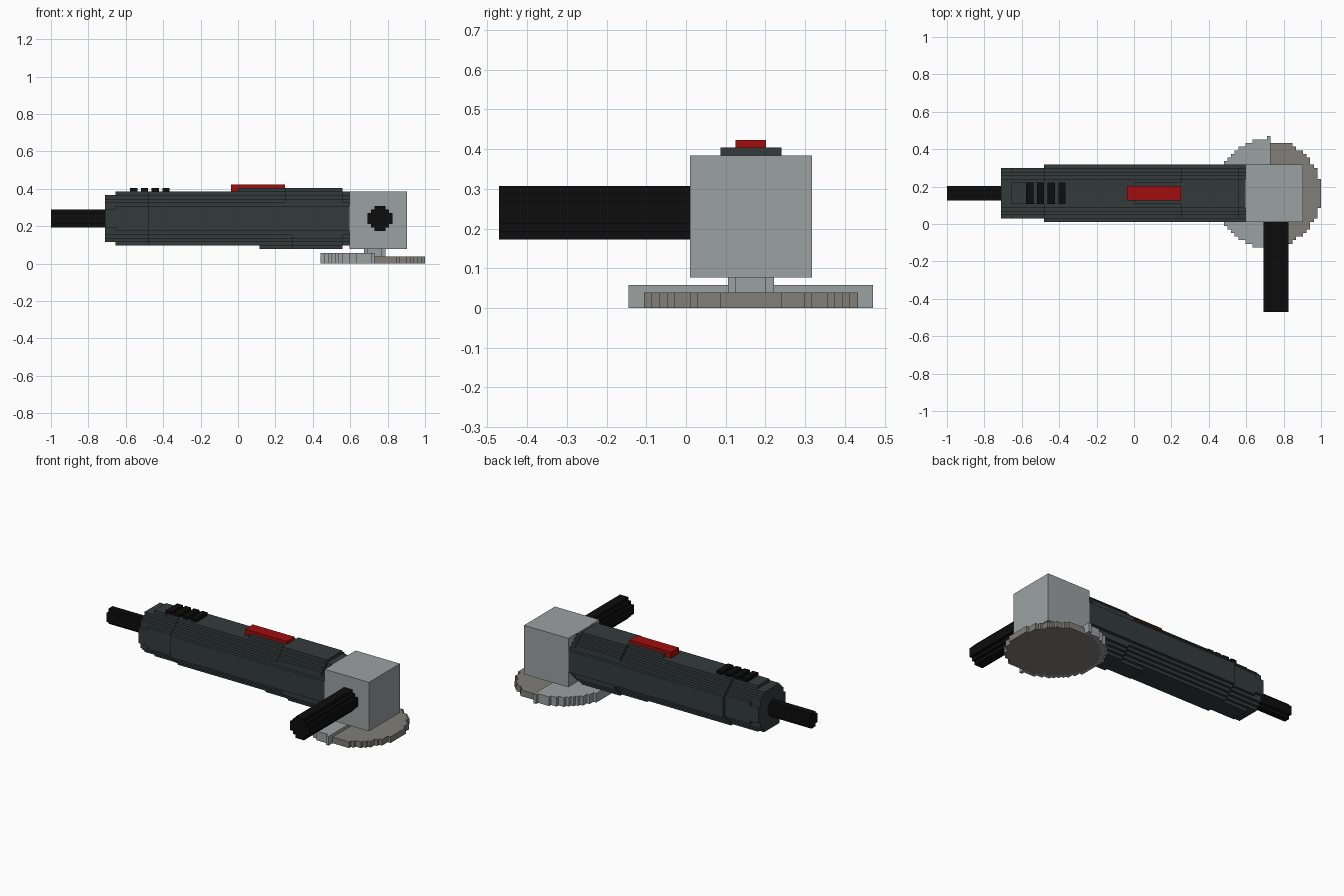
import bpy, bmesh, math
from mathutils import Vector

cube = bpy.data.objects.get("Cube")
if cube:
    bpy.data.objects.remove(cube, do_unlink=True)

# One grid step, and the offset that centres the model
U = 2 / 104
OFFSET = Vector((52, 24.5, 0))


def material(name, r, g, b):
    m = bpy.data.materials.new(name)
    m.use_nodes = True
    m.diffuse_color = (r, g, b, 1)
    m.node_tree.nodes["Principled BSDF"].inputs["Base Color"].default_value = (r, g, b, 1)
    return m


GREY = material("light metal grey", 0.33, 0.355, 0.36)
DARK = material("dark housing grey", 0.034, 0.044, 0.044)
BLACK = material("black rubber", 0.004, 0.004, 0.004)
RED = material("switch red", 0.36, 0.004, 0.004)
STONE = material("abrasive disc grey", 0.215, 0.21, 0.185)


def add_prism(bm, rows, start, low, high, place):
    """Extrude a stepped outline of unit-high rows (a, b); place maps (a, row, depth) to x, y, z."""
    left, right = [], []
    for i, (a, b) in enumerate(rows):
        for side, value in ((left, a), (right, b)):
            if i and side[-1][0] == value:
                side.pop()
            else:
                side.append((value, start + i))
            side.append((value, start + i + 1))
    outline = right + left[::-1]
    verts = [bm.verts.new((place(a, r, low) - OFFSET) * U) for a, r in outline]
    face = bm.faces.new(verts)
    top = bmesh.ops.extrude_face_region(bm, geom=[face])["geom"]
    shift = (place(0, 0, high) - place(0, 0, low)) * U
    bmesh.ops.translate(bm, vec=shift, verts=[g for g in top if isinstance(g, bmesh.types.BMVert)])


def add_box(bm, x, y, z):
    add_prism(bm, [x], 0, z[0], z[1],
              lambda a, r, d: Vector((a, y[0] + r * (y[1] - y[0]), d)))


def finish(name, bm, mat):
    bmesh.ops.recalc_face_normals(bm, faces=bm.faces)
    mesh = bpy.data.meshes.new(name)
    bm.to_mesh(mesh)
    bm.free()
    mesh.materials.append(mat)
    bpy.context.collection.objects.link(bpy.data.objects.new(name, mesh))


def along_x(a, r, d):
    return Vector((d, a, r))


def along_y(a, r, d):
    return Vector((a, d, r))


def along_z(a, r, d):
    return Vector((a, r, d))


def round_rows(centre, up, down):
    """Rows from half widths listed outward from the middle row."""
    return [(centre - w, centre + w) for w in down[:0:-1] + up]


def half_width(radius, offset):
    return round(math.sqrt(max(radius ** 2 - offset ** 2, 0)))


AXIS_Y, DISC_X, MID_Z = 33, 90, 12

# Motor housing: stepped round sections from tail to head
tail = [7, 7, 7, 6, 6, 5, 4]
rear = [7, 7, 7, 7, 6, 5, 4, 3]
slim = [8, 8, 8, 8, 7, 6, 5, 4]
ridge = slim + [3]
wide = [8, 8, 8, 8, 7, 7, 6, 5, 4]
sections = [(15, 18, tail, tail), (18, 27, rear, rear), (27, 52, slim, slim),
            (52, 58, ridge, slim), (58, 65, ridge, ridge), (65, 67, wide, ridge),
            (67, 81, wide, wide), (81, 83, slim, slim)]
bm = bmesh.new()
for x0, x1, up, down in sections:
    add_prism(bm, round_rows(AXIS_Y, up, down), MID_Z + 1 - len(down), x0, x1, along_x)
finish("motor_housing", bm, DARK)

# Power cord
cord = [2, 2, 1]
bm = bmesh.new()
add_prism(bm, round_rows(AXIS_Y, cord, cord), MID_Z - 2, 0, 15, along_x)
finish("power_cord", bm, BLACK)

# Side handle
grip = [3.5, 3.5, 2.5, 1.5]
bm = bmesh.new()
add_prism(bm, round_rows(91.5, grip, grip), MID_Z - 3, 0, 25, along_y)
finish("side_handle", bm, BLACK)

# Gear head
bm = bmesh.new()
add_box(bm, (83, 99), (25, 41), (4, 20))
finish("gear_head", bm, GREY)

# Slide switch
bm = bmesh.new()
add_box(bm, (50, 65), (31, 35), (20, 22))
finish("slide_switch", bm, RED)

# Vent ribs
bm = bmesh.new()
for i in range(4):
    add_box(bm, (22 + 3 * i, 24 + 3 * i), (30, 36), (19, 21))
finish("vent_ribs", bm, BLACK)

# Spindle
bm = bmesh.new()
add_prism(bm, [(DISC_X - w, DISC_X + w) for w in (2, 3, 3, 3, 3, 2)], 30, 2, 4, along_z)
finish("spindle", bm, GREY)

# Grinding disc
bm = bmesh.new()
rows = [(DISC_X - half_width(14, i + 0.5), DISC_X - 1 + half_width(15.1, i + 0.5))
        for i in range(-14, 14)]
add_prism(bm, rows, AXIS_Y - 14, 0, 2, along_z)
finish("grinding_disc", bm, STONE)

# Disc guard: half-round cover, rim around the disc and end tabs
bm = bmesh.new()
cover = [(DISC_X - half_width(15.3, i + 0.5), DISC_X) for i in range(-15, 15)]
rim = [(a, DISC_X - half_width(14, i - 14.5)) for i, (a, b) in enumerate(cover)]
add_prism(bm, cover, AXIS_Y - 15, 2, 3, along_z)
add_prism(bm, rim, AXIS_Y - 15, 0, 2, along_z)
for y in (17, 48):
    add_box(bm, (DISC_X - 1, DISC_X), (y, y + 1), (0, 3))
finish("disc_guard", bm, GREY)
